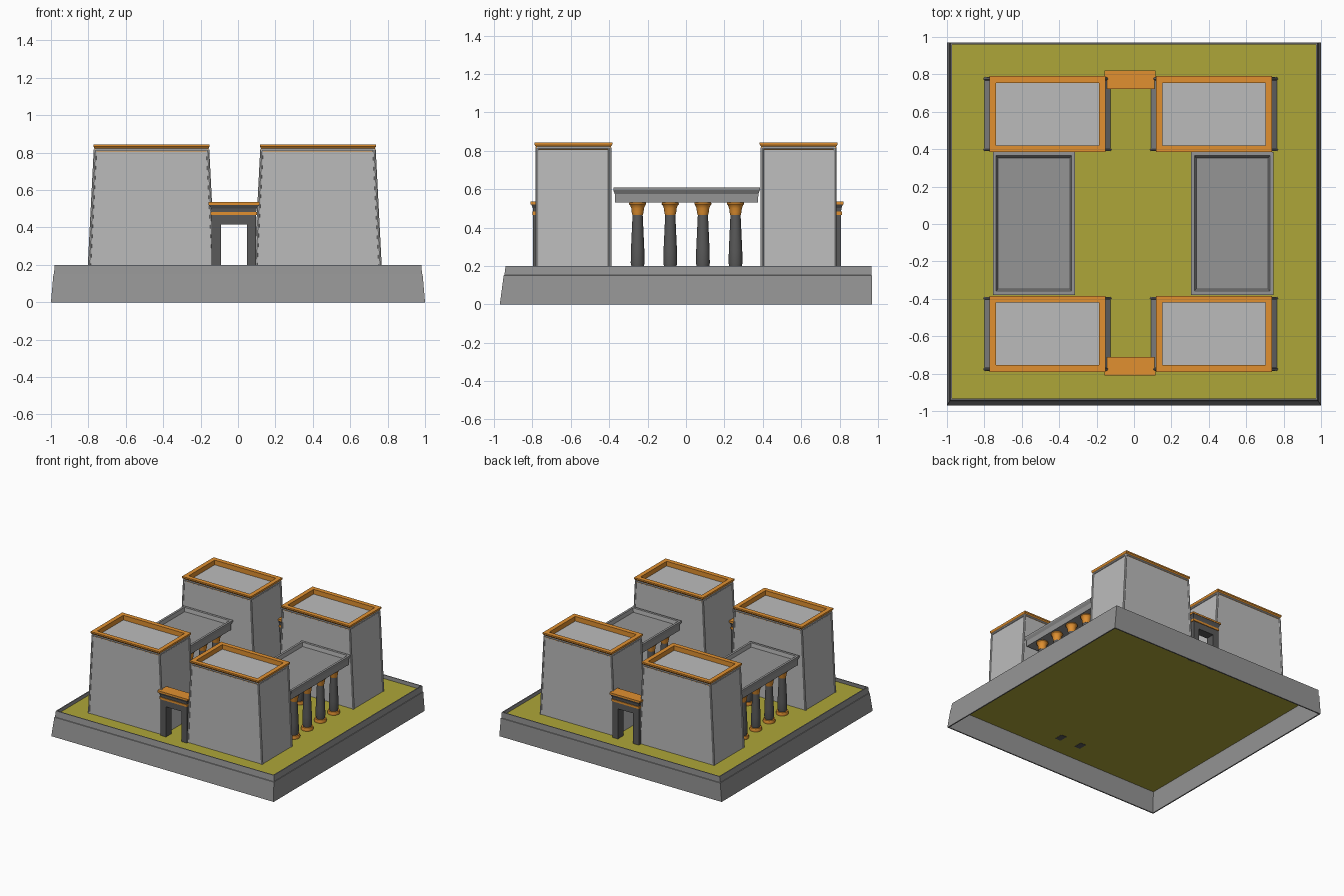
import bpy, bmesh, math
from mathutils import Vector

if "Cube" in bpy.data.objects:
    bpy.data.objects.remove(bpy.data.objects["Cube"])


def material(name, rgb):
    m = bpy.data.materials.new(name)
    m.diffuse_color = (*rgb, 1)
    m.use_nodes = True
    m.node_tree.nodes["Principled BSDF"].inputs["Base Color"].default_value = m.diffuse_color
    return m


ORANGE = material("orange", (0.75, 0.28, 0.03))
GREEN = material("olive", (0.42, 0.38, 0.04))
DARK = material("dark_stone", (0.10, 0.10, 0.10))
MID = material("mid_stone", (0.30, 0.30, 0.30))
LIGHT = material("light_stone", (0.50, 0.50, 0.50))
GROUND = 0.17


def finish(name, bm, mat):
    bmesh.ops.recalc_face_normals(bm, faces=bm.faces)
    me = bpy.data.meshes.new(name)
    bm.to_mesh(me)
    bm.free()
    ob = bpy.data.objects.new(name, me)
    bpy.context.collection.objects.link(ob)
    me.materials.append(mat)
    return ob


def loft(name, rings, mat, bottom=True, top=True, closed=False):
    """Rings are level rectangles (x0, x1, y0, y1, z), joined in order."""
    bm = bmesh.new()
    loops = [[bm.verts.new(p) for p in ((a, c, z), (b, c, z), (b, d, z), (a, d, z))]
             for a, b, c, d, z in rings]
    pairs = list(zip(loops, loops[1:]))
    if closed:
        pairs.append((loops[-1], loops[0]))
    for lo, hi in pairs:
        for i in range(4):
            j = (i + 1) % 4
            bm.faces.new((lo[i], lo[j], hi[j], hi[i]))
    if bottom and not closed:
        bm.faces.new(loops[0])
    if top and not closed:
        bm.faces.new(loops[-1])
    return finish(name, bm, mat)


def rect(cx, cy, hx, hy, z):
    return (cx - hx, cx + hx, cy - hy, cy + hy, z)


def box(name, x0, x1, y0, y1, z0, z1, mat):
    return loft(name, [(x0, x1, y0, y1, z0), (x0, x1, y0, y1, z1)], mat)


def rod(bm, a, b, r):
    a, b = Vector(a), Vector(b)
    d = b - a
    m = d.to_track_quat('Z', 'Y').to_matrix().to_4x4()
    m.translation = (a + b) / 2
    bmesh.ops.create_cone(bm, cap_ends=True, segments=8, radius1=r, radius2=r,
                          depth=d.length, matrix=m)


def lathe(name, x, y, profile, mat, n=20):
    bm = bmesh.new()
    loops = [[bm.verts.new((x + r * math.cos(2 * math.pi * i / n),
                            y + r * math.sin(2 * math.pi * i / n), z)) for i in range(n)]
             for r, z in profile]
    for lo, hi in zip(loops, loops[1:]):
        for i in range(n):
            bm.faces.new((lo[i], lo[(i + 1) % n], hi[(i + 1) % n], hi[i]))
    bm.faces.new(loops[0])
    bm.faces.new(loops[-1])
    ob = finish(name, bm, mat)
    ob.data.shade_smooth()
    ob.data.set_sharp_from_angle(angle=math.radians(35))


# hollow plinth, open underneath, with a small seam below the rim
loft("plinth_wall", [
    (-1, 1, -0.97, 0.97, 0), (-0.987, 0.987, -0.95, 0.97, 0.15),
    (-0.984, 0.984, -0.946, 0.967, 0.152), (-0.98, 0.98, -0.94, 0.967, 0.2),
    (-0.972, 0.972, -0.933, 0.96, 0.2), (-0.978, 0.978, -0.942, 0.96, 0.15),
    (-0.99, 0.99, -0.96, 0.96, 0)], MID, closed=True)

# grass floor
loft("grass", [(-0.975, 0.975, -0.937, 0.963, GROUND - 0.006),
               (-0.975, 0.975, -0.937, 0.963, GROUND)], GREEN)

# four battered towers, sloping only in x
for sx in (-1, 1):
    for sy in (-1, 1):
        cx, cy = -0.0175 + sx * 0.445, sy * 0.587
        loft("tower", [rect(cx, cy, 0.336, 0.193, GROUND),
                       rect(cx, cy, 0.303, 0.193, 0.805)], LIGHT)
        # rolls along the corners and under the cornice
        bm = bmesh.new()
        tops = []
        for ex, ey in ((-1, -1), (1, -1), (1, 1), (-1, 1)):
            y = cy + ey * 0.189
            top = (cx + ex * 0.300, y, 0.815)
            rod(bm, (cx + ex * 0.333, y, GROUND), top, 0.009)
            tops.append(top)
        for i in range(4):
            rod(bm, tops[i], tops[(i + 1) % 4], 0.009)
        finish("tower_rolls", bm, LIGHT)
        # flared cornice ring around the sunken roof
        loft("tower_cornice", [
            rect(cx, cy, 0.300, 0.192, 0.80), rect(cx, cy, 0.302, 0.194, 0.82),
            rect(cx, cy, 0.310, 0.203, 0.832), rect(cx, cy, 0.310, 0.203, 0.843),
            rect(cx, cy, 0.275, 0.167, 0.843), rect(cx, cy, 0.275, 0.167, 0.80)],
            ORANGE, closed=True)

# two colonnades
for sx in (-1, 1):
    cx, cy = -0.005 + sx * 0.53, 0.003
    loft("gallery_roof", [
        rect(cx, cy, 0.208, 0.372, 0.53), rect(cx, cy, 0.208, 0.374, 0.575),
        rect(cx, cy, 0.220, 0.382, 0.595), rect(cx, cy, 0.220, 0.382, 0.608),
        rect(cx, cy, 0.202, 0.362, 0.608), rect(cx, cy, 0.192, 0.350, 0.58)], MID)
    for ex in (-1, 1):
        for k in range(4):
            x, y = cx + ex * 0.155, cy - 0.255 + k * 0.17
            lathe("column_base", x, y, [(0.045, GROUND - 0.003), (0.047, 0.18),
                                        (0.043, 0.195)], ORANGE)
            lathe("column_shaft", x, y, [(0.031, 0.19), (0.036, 0.215), (0.035, 0.28),
                                         (0.026, 0.475)], DARK)
            lathe("column_capital", x, y, [(0.027, 0.465), (0.031, 0.48), (0.033, 0.50),
                                           (0.039, 0.515), (0.045, 0.522),
                                           (0.043, 0.532)], ORANGE)

# gateways at the front and back
for sy in (-1, 1):
    cx, cy = -0.022, 0.006 + sy * 0.766
    for ex in (-1, 1):
        loft("gate_post", [rect(cx + ex * 0.094, cy, 0.025, 0.036, GROUND - 0.008),
                           rect(cx + ex * 0.094, cy, 0.025, 0.036, 0.42)], DARK)
    loft("gate_lintel", [rect(cx, cy, 0.119, 0.036, 0.415),
                         rect(cx, cy, 0.119, 0.036, 0.468)], DARK)
    loft("gate_band", [rect(cx, cy, 0.124, 0.041, 0.466),
                       rect(cx, cy, 0.124, 0.041, 0.483)], ORANGE)
    loft("gate_cornice", [rect(cx, cy, 0.119, 0.036, 0.483),
                          rect(cx, cy, 0.122, 0.038, 0.502),
                          rect(cx, cy, 0.134, 0.047, 0.522)], DARK)
    loft("gate_cap", [rect(cx, cy, 0.136, 0.049, 0.521),
                      rect(cx, cy, 0.136, 0.049, 0.535)], ORANGE)
